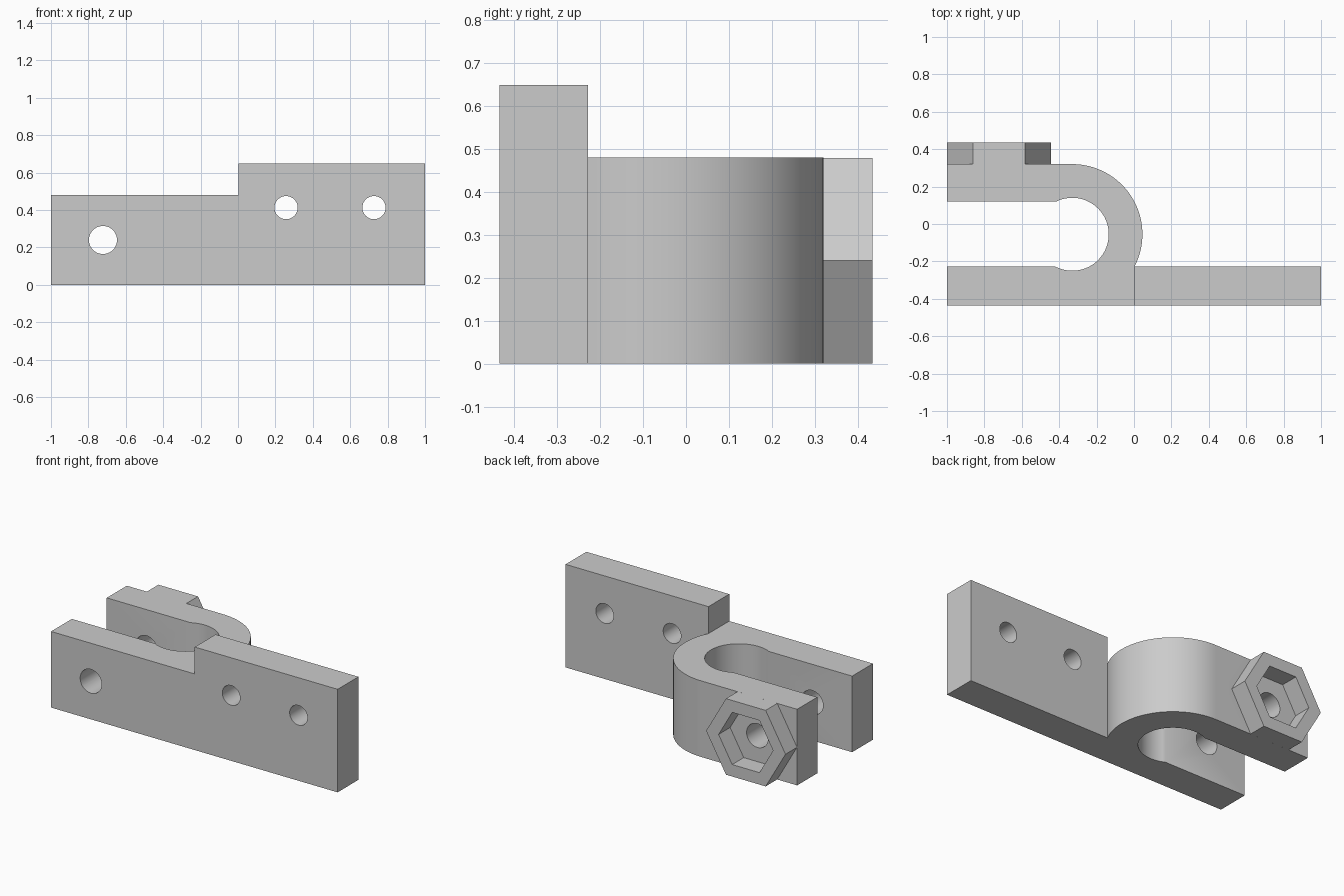
import bpy, bmesh
from math import cos, sin, pi, asin
from mathutils import Matrix, Vector

if "Cube" in bpy.data.objects:
    bpy.data.objects.remove(bpy.data.objects["Cube"], do_unlink=True)

HEIGHT, TALL = 0.48, 0.65
FRONT, BACK = -0.435, 0.435
PLATE_Y, ARM_IN, ARM_OUT = -0.228, 0.12, 0.32
CENTRE = Vector((-0.33, -0.055))
R_OUT, R_IN = 0.375, 0.195
BOLT_X, BOLT_Z = -0.722, 0.24

grey = bpy.data.materials.new("plain grey")
grey.use_nodes = True
grey.diffuse_color = (0.6, 0.6, 0.6, 1)
grey.node_tree.nodes["Principled BSDF"].inputs["Base Color"].default_value = (0.6, 0.6, 0.6, 1)


def prism(name, outline, vector):
    """Extrude a closed outline of 3D points along a vector."""
    bm = bmesh.new()
    face = bm.faces.new([bm.verts.new(p) for p in outline])
    new = bmesh.ops.extrude_face_region(bm, geom=[face])["geom"]
    bmesh.ops.translate(bm, vec=vector, verts=[v for v in new if isinstance(v, bmesh.types.BMVert)])
    bmesh.ops.recalc_face_normals(bm, faces=bm.faces)
    mesh = bpy.data.meshes.new(name)
    bm.to_mesh(mesh)
    bm.free()
    mesh.materials.append(grey)
    obj = bpy.data.objects.new(name, mesh)
    bpy.context.collection.objects.link(obj)
    return obj


def arc(radius, start, end, steps=48):
    angles = [start + (end - start) * i / steps for i in range(steps + 1)]
    return [(CENTRE.x + radius * cos(a), CENTRE.y + radius * sin(a), 0) for a in angles]


def rod(name, x, z, radius, sides, y0, y1):
    """Prism with regular sides running along y."""
    ring = [(x + radius * cos(2 * pi * i / sides), y0, z + radius * sin(2 * pi * i / sides))
            for i in range(sides)]
    return prism(name, ring, (0, y1 - y0, 0))


def combine(target, tool, operation):
    mod = target.modifiers.new(operation, "BOOLEAN")
    mod.operation, mod.solver, mod.object = operation, "EXACT", tool
    bpy.context.view_layer.objects.active = target
    bpy.ops.object.modifier_apply(modifier=mod.name)
    bpy.data.objects.remove(tool, do_unlink=True)


# Clamp: front jaw, round hinge and back arm in one outline
outer = arc(R_OUT, asin((PLATE_Y - CENTRE.y) / R_OUT), pi / 2)
inner = arc(R_IN, pi - asin((ARM_IN - CENTRE.y) / R_IN), asin((PLATE_Y - CENTRE.y) / R_IN) * -1 - pi)
step_x = outer[0][0]
outline = ([(-1, FRONT, 0), (step_x, FRONT, 0)] + outer
           + [(-1, ARM_OUT, 0), (-1, ARM_IN, 0)] + inner + [(-1, PLATE_Y, 0)])
clamp = prism("clamp_bracket", outline, (0, 0, HEIGHT))

# Tall mounting plate
plate = prism("mounting_plate", [(step_x, FRONT, 0), (1, FRONT, 0), (1, PLATE_Y, 0), (step_x, PLATE_Y, 0)],
              (0, 0, TALL))
combine(clamp, plate, "UNION")

# Hexagonal boss with its nut pocket
combine(clamp, rod("hex_boss", BOLT_X, BOLT_Z, 0.277, 6, ARM_OUT, BACK), "UNION")
combine(clamp, rod("nut_pocket", BOLT_X, BOLT_Z, 0.19, 6, ARM_OUT, BACK + 0.1), "DIFFERENCE")

# Bolt hole through both jaws, and two screw holes in the plate
for x, z, radius, end in ((BOLT_X, BOLT_Z, 0.075, BACK), (0.257, 0.413, 0.062, 0), (0.727, 0.413, 0.062, 0)):
    combine(clamp, rod("hole", x, z, radius, 48, FRONT - 0.1, end + 0.1), "DIFFERENCE")

# Smooth curves, sharp corners
bpy.ops.object.select_all(action="DESELECT")
clamp.select_set(True)
bpy.context.view_layer.objects.active = clamp
bpy.ops.object.shade_smooth_by_angle(angle=pi / 6)
